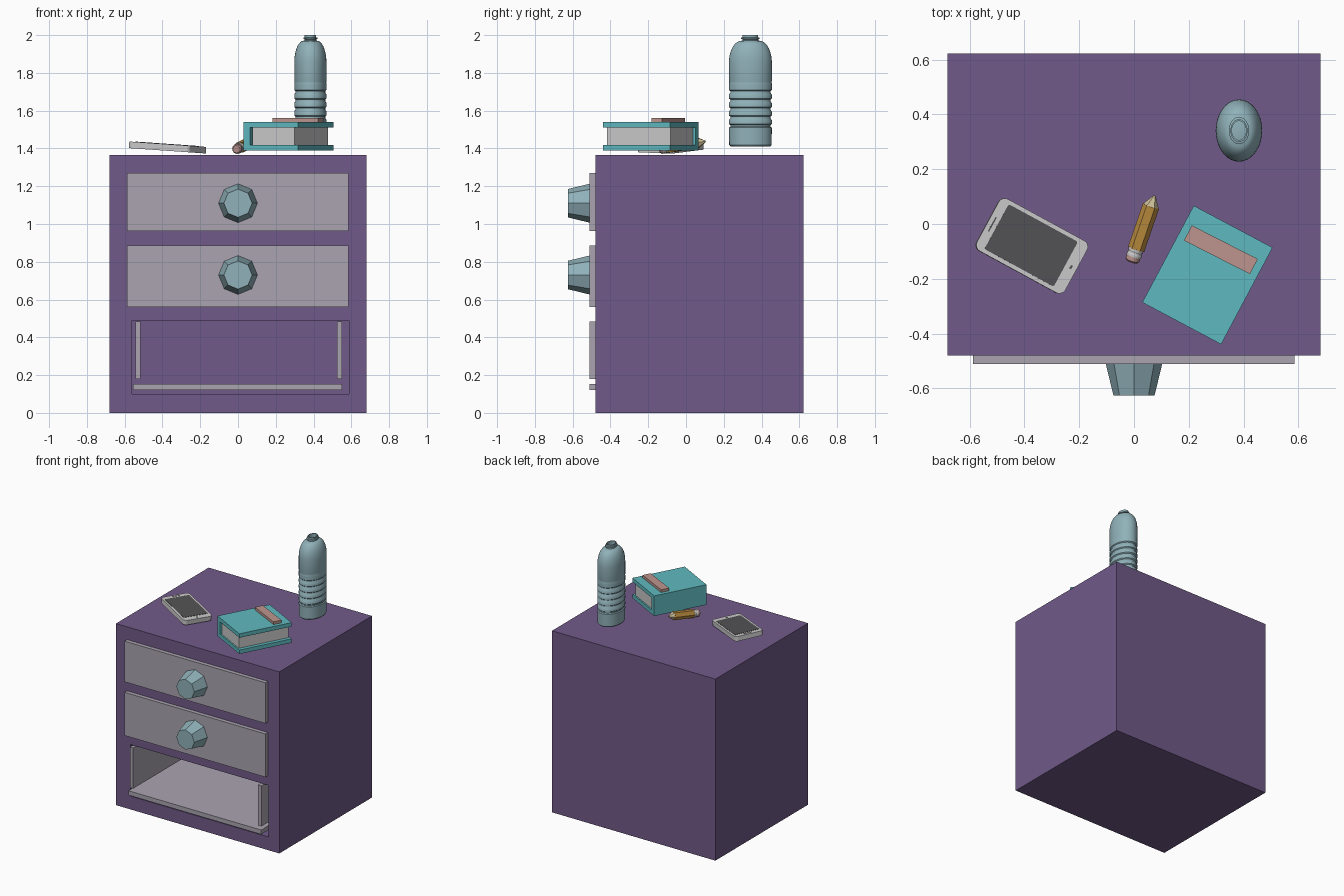
import bpy, bmesh, math
from mathutils import Matrix, Vector

if "Cube" in bpy.data.objects:
    bpy.data.objects.remove(bpy.data.objects["Cube"])


def material(name, r, g, b):
    m = bpy.data.materials.new(name)
    m.diffuse_color = tuple((c / 255) ** 2.2 for c in (r, g, b)) + (1,)
    m.use_nodes = True
    m.node_tree.nodes["Principled BSDF"].inputs["Base Color"].default_value = m.diffuse_color
    return m


PURPLE = material("purple_paint", 112, 90, 136)
PANEL = material("pale_panel", 168, 162, 174)
GLASS = material("pale_blue", 143, 176, 184)
TEAL = material("teal_cover", 95, 184, 190)
PINK = material("dusty_pink", 188, 148, 142)
GOLD = material("pencil_gold", 190, 142, 66)
WOOD = material("bare_wood", 205, 190, 150)
DARK = material("dark_screen", 84, 84, 86)


def finish(bm, name, mat, matrix):
    bmesh.ops.recalc_face_normals(bm, faces=bm.faces)
    me = bpy.data.meshes.new(name)
    bm.to_mesh(me)
    bm.free()
    ob = bpy.data.objects.new(name, me)
    bpy.context.collection.objects.link(ob)
    ob.matrix_world = matrix
    if mat:
        me.materials.append(mat)
    return ob


def box(name, x, y, z, mat=None, matrix=Matrix(), corner=0):
    """Box from (min, max) ranges, optionally with rounded vertical corners."""
    bm = bmesh.new()
    bmesh.ops.create_cube(bm, size=1)
    for v in bm.verts:
        v.co = [r[0] if c < 0 else r[1] for c, r in zip(v.co, (x, y, z))]
    if corner:
        upright = [e for e in bm.edges if abs(e.verts[0].co.z - e.verts[1].co.z) > 1e-5]
        bmesh.ops.bevel(bm, geom=upright, offset=corner, segments=5, profile=0.5, affect='EDGES')
    return finish(bm, name, mat, matrix)


def lathe(name, profile, sides, mat=None, matrix=Matrix()):
    """Revolve (radius, height) points around z; radius 0 closes an end."""
    bm = bmesh.new()
    rings = []
    for r, z in profile:
        n = sides if r > 0 else 1
        rings.append([bm.verts.new((r * math.cos(2 * math.pi * i / sides),
                                    r * math.sin(2 * math.pi * i / sides), z)) for i in range(n)])
    for a, b in zip(rings, rings[1:]):
        for i in range(sides):
            j = (i + 1) % sides
            quad = [a[i % len(a)], a[j % len(a)], b[j % len(b)], b[i % len(b)]]
            bm.faces.new(list(dict.fromkeys(quad)))
    return finish(bm, name, mat, matrix)


def smooth(ob, angle):
    bpy.ops.object.select_all(action='DESELECT')
    ob.select_set(True)
    bpy.context.view_layer.objects.active = ob
    bpy.ops.object.shade_smooth_by_angle(angle=math.radians(angle))


def spot(x, y, z, turn):
    return Matrix.Translation((x, y, z)) @ Matrix.Rotation(math.radians(turn), 4, 'Z')


# Cabinet with an open bay at the bottom
cabinet = box("cabinet", (-.68, .68), (-.48, .622), (0, 1.366), PURPLE)
cutter = box("bay_cutter", (-.56, .588), (-.6, .55), (.10, .488))
cutter.hide_render = True
cut = cabinet.modifiers.new("bay", 'BOOLEAN')
cut.object, cut.operation, cut.solver = cutter, 'DIFFERENCE', 'EXACT'
bpy.context.view_layer.objects.active = cabinet
bpy.ops.object.modifier_apply(modifier=cut.name)
bpy.data.objects.remove(cutter)

# Shelf and side panels in the bay
box("bay_floor", (-.555, .55), (-.51, .54), (.12, .153), PANEL)
for name, x in (("bay_left_panel", (-.543, -.515)), ("bay_right_panel", (.523, .551))):
    box(name, x, (-.51, .54), (.18, .485), PANEL)

# Drawers with octagonal knobs
for name, z, knob_z in (("upper", (.964, 1.27), 1.11), ("middle", (.56, .885), .73)):
    box(name + "_drawer_front", (-.588, .585), (-.51, -.48), z, PANEL)
    lathe(name + "_knob", [(0, 0), (.103, 0), (.075, .116), (0, .116)], 8, GLASS,
          Matrix.Translation((0, -.51, knob_z)) @ Matrix.Rotation(math.pi / 2, 4, 'X'))

# Hardback book with the spine on its left
book = spot(.268, -.186, 1.388, -28)
box("book_lower_cover", (-.163, .163), (-.2, .2), (0, .03), TEAL, book)
box("book_upper_cover", (-.163, .163), (-.2, .2), (.122, .152), TEAL, book)
box("book_spine", (-.163, -.125), (-.2, .2), (.03, .122), TEAL, book)
box("book_pages", (-.115, .136), (-.19, .19), (.03, .122), None, book)
box("cover_strip", (-.135, .135), (-.031, .031), (0, .02), PINK, spot(.317, -.094, 1.54, -27))

# Phone lying slightly tilted
phone = (Matrix.Translation((-.373, -.08, 1.405)) @ Matrix.Rotation(math.radians(4), 4, 'Y')
         @ Matrix.Rotation(math.radians(-28.5), 4, 'Z'))
box("phone_body", (-.184, .184), (-.108, .108), (-.0175, .0175), None, phone, .025)
box("phone_screen", (-.148, .14), (-.093, .093), (.016, .0195), DARK, phone, .008)
box("phone_speaker", (-.168, -.163), (-.03, .03), (.016, .019), DARK, phone)
box("phone_button", (.158, .166), (-.007, .007), (.016, .019), DARK, phone)

# Hexagonal pencil, tip raised
tail, tip = Vector((-.008, -.138, 1.396)), Vector((.076, .106, 1.438))
axis = tip - tail
pencil = Matrix.Translation(tail) @ axis.to_track_quat('Z', 'Y').to_matrix().to_4x4()
L = axis.length
smooth(lathe("pencil_eraser", [(0, 0), (.02, 0), (.026, .006), (.026, .024), (0, .024)],
             16, PINK, pencil), 40)
smooth(lathe("pencil_ferrule", [(0, .022), (.028, .022), (.028, .03), (.026, .033), (.026, .039),
                                (.028, .042), (.028, .052), (0, .052)], 16, None, pencil), 30)
lathe("pencil_body", [(0, .05), (.031, .05), (.031, L - .043), (0, L - .043)], 6, GOLD, pencil)
lathe("pencil_point", [(0, L - .043), (.029, L - .043), (.006, L - .006), (0, L)], 6, WOOD, pencil)

# Oval ribbed bottle with an open neck
profile = [(0, .012), (.03, .008), (.06, 0), (.078, 0), (.084, .008), (.085, .10)]
for i in range(5):
    z = .105 + i * .045
    profile += [(.079, z), (.079, z + .008), (.085, z + .014), (.085, z + .036)]
profile += [(.085, .335), (.084, .34), (.085, .345), (.085, .445)]
profile += [(.036 + .049 * math.cos(a), .445 + .115 * math.sin(a))
            for a in (math.radians(d) for d in range(10, 91, 10))]
profile += [(.032, .562), (.032, .568), (.037, .570), (.037, .576), (.031, .578),
            (.031, .59), (.026, .59), (.026, .556)]
bottle = lathe("bottle", profile, 36, GLASS,
               Matrix.Translation((.383, .341, 1.41)) @ Matrix.Diagonal((1, 1.335, 1, 1)))
smooth(bottle, 35)
